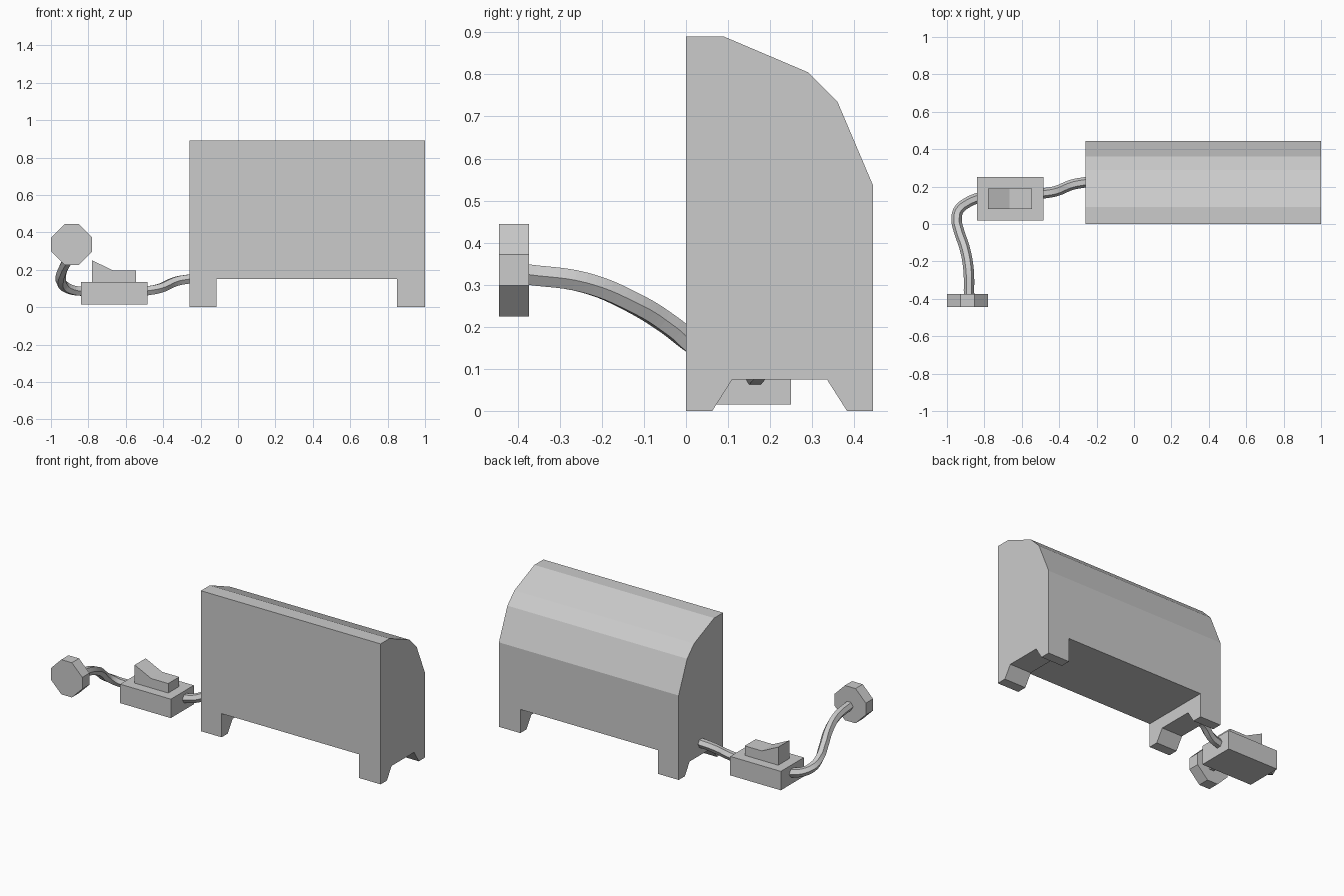
import bpy, bmesh
from mathutils import Vector

if "Cube" in bpy.data.objects:
    bpy.data.objects.remove(bpy.data.objects["Cube"])


def prism(name, pts, axis, a, b):
    """Extrude a 2D profile along an axis: x -> (y, z), y -> (x, z), z -> (x, y)."""
    def place(p, d):
        return {'x': (d, p[0], p[1]), 'y': (p[0], d, p[1]), 'z': (p[0], p[1], d)}[axis]
    bm = bmesh.new()
    face = bm.faces.new([bm.verts.new(place(p, a)) for p in pts])
    ext = bmesh.ops.extrude_face_region(bm, geom=[face])
    top = [g for g in ext['geom'] if isinstance(g, bmesh.types.BMVert)]
    offset = Vector(place((0, 0), b - a))
    bmesh.ops.translate(bm, verts=top, vec=offset)
    bmesh.ops.recalc_face_normals(bm, faces=bm.faces)
    mesh = bpy.data.meshes.new(name)
    bm.to_mesh(mesh)
    bm.free()
    obj = bpy.data.objects.new(name, mesh)
    bpy.context.collection.objects.link(obj)
    return obj


def rect(x0, x1, y0, y1):
    return [(x0, y0), (x1, y0), (x1, y1), (x0, y1)]


def cut(obj, cutter):
    mod = obj.modifiers.new("cut", 'BOOLEAN')
    mod.operation = 'DIFFERENCE'
    mod.solver = 'EXACT'
    mod.object = cutter
    bpy.context.view_layer.objects.active = obj
    bpy.ops.object.modifier_apply(modifier=mod.name)
    bpy.data.objects.remove(cutter)


def cable(name, pts, radius=0.028):
    """Six-sided flat-shaded tube through smooth control points."""
    curve = bpy.data.curves.new(name, 'CURVE')
    curve.dimensions = '3D'
    curve.twist_mode = 'Z_UP'
    curve.bevel_depth = radius
    curve.bevel_resolution = 1
    curve.resolution_u = 6
    curve.use_fill_caps = True
    sp = curve.splines.new('BEZIER')
    sp.bezier_points.add(len(pts) - 1)
    for bp, p in zip(sp.bezier_points, pts):
        bp.co = p
        bp.handle_left_type = bp.handle_right_type = 'AUTO'
    sp.use_smooth = False
    obj = bpy.data.objects.new(name, curve)
    bpy.context.collection.objects.link(obj)
    return obj


# Heater body with a sloped back, cut underneath to leave four feet
body = prism("heater_body", [(0, 0), (0, 0.89), (0.09, 0.89), (0.29, 0.805),
                             (0.36, 0.735), (0.445, 0.535), (0.445, 0)], 'x', -0.26, 1.0)
cut(body, prism("middle_cutter", rect(-0.115, 0.85, -0.1, 0.15), 'y', -0.1, 0.6))
cut(body, prism("end_cutter", [(0.005, -0.09), (0.11, 0.075), (0.335, 0.075), (0.44, -0.09)],
                'x', -0.4, 1.2))

# Switch box and rocker
prism("switch_box", rect(-0.84, -0.485, 0.02, 0.25), 'z', 0.015, 0.135)
prism("switch_rocker", [(-0.78, 0.13), (-0.78, 0.25), (-0.665, 0.195),
                        (-0.545, 0.195), (-0.545, 0.13)], 'y', 0.08, 0.19)

# Octagonal plug
r, h = 0.11, 0.037
octagon = [(h, r), (r, h), (r, -h), (h, -r), (-h, -r), (-r, -h), (-r, h), (-h, r)]
prism("plug", [(x - 0.89, z + 0.335) for x, z in octagon], 'y', -0.445, -0.373)

# Cables from body to switch, and from switch to plug
cable("body_cable", [(-0.25, 0.225, 0.152), (-0.33, 0.21, 0.138),
                     (-0.42, 0.175, 0.1), (-0.5, 0.162, 0.085)])
cable("plug_cable", [(-0.82, 0.145, 0.083), (-0.89, 0.115, 0.093), (-0.937, 0.075, 0.12),
                     (-0.948, 0.02, 0.157), (-0.935, -0.04, 0.205), (-0.905, -0.13, 0.26),
                     (-0.885, -0.24, 0.305), (-0.882, -0.38, 0.325)])
